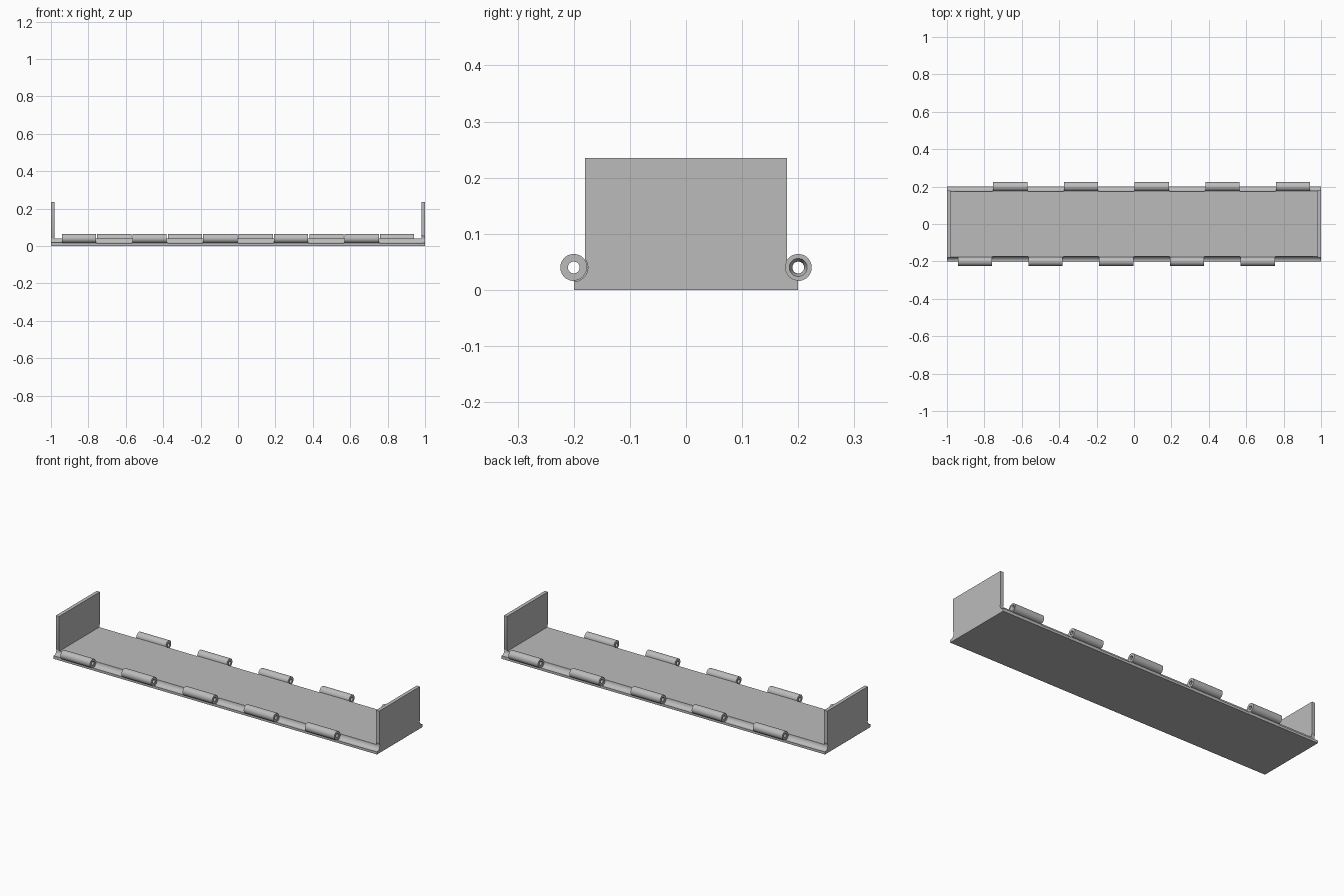
import bpy, bmesh, math
from mathutils import Matrix

if "Cube" in bpy.data.objects:
    bpy.data.objects.remove(bpy.data.objects["Cube"])

grey = bpy.data.materials.new("grey")
grey.diffuse_color = (0.5, 0.5, 0.5, 1)
grey.use_nodes = True
grey.node_tree.nodes["Principled BSDF"].inputs["Base Color"].default_value = grey.diffuse_color

AXIS_Y, AXIS_Z = 0.2, 0.04      # hinge axis
BARREL_R, HOLE_R = 0.024, 0.0105
STEP, LENGTH = 0.189, 0.183     # knuckle spacing and length


def to_object(name, bm):
    bmesh.ops.recalc_face_normals(bm, faces=bm.faces[:])
    mesh = bpy.data.meshes.new(name)
    bm.to_mesh(mesh)
    bm.free()
    mesh.materials.append(grey)
    ob = bpy.data.objects.new(name, mesh)
    bpy.context.collection.objects.link(ob)
    return ob


def box(name, x0, x1, y0, y1, z0, z1):
    bm = bmesh.new()
    m = Matrix.Translation(((x0 + x1) / 2, (y0 + y1) / 2, (z0 + z1) / 2))
    m = m @ Matrix.Diagonal((x1 - x0, y1 - y0, z1 - z0, 1))
    bmesh.ops.create_cube(bm, size=1, matrix=m)
    return to_object(name, bm)


def lathe(name, profile, y, closed, n=48):
    """Turn (x, radius) points about the hinge axis at y."""
    bm = bmesh.new()
    rings = [[bm.verts.new((x, y + r * math.cos(2 * math.pi * i / n),
                            AXIS_Z + r * math.sin(2 * math.pi * i / n)))
              for i in range(n)] for x, r in profile]
    pairs = list(zip(rings, rings[1:]))
    if closed:
        pairs.append((rings[-1], rings[0]))
    else:
        bm.faces.new(rings[0])
        bm.faces.new(rings[-1])
    for a, b in pairs:
        for i in range(n):
            j = (i + 1) % n
            bm.faces.new((a[i], a[j], b[j], b[i]))
    return to_object(name, bm)


def apply_boolean(target, other, operation):
    mod = target.modifiers.new("cut", 'BOOLEAN')
    mod.operation, mod.solver, mod.object = operation, 'EXACT', other
    bpy.context.view_layer.objects.active = target
    bpy.ops.object.modifier_apply(modifier=mod.name)
    bpy.data.objects.remove(other)


def smooth(ob):
    bpy.ops.object.select_all(action='DESELECT')
    ob.select_set(True)
    bpy.context.view_layer.objects.active = ob
    bpy.ops.object.shade_smooth_by_angle(angle=math.radians(30))


# Base plate with upright end walls
plate = box("base_plate", -1, 1, -0.2, 0.2, 0, 0.04)
for s in (-1, 1):
    x0, x1 = sorted((s * 0.98, s))
    apply_boolean(plate, box("end_wall", x0, x1, -0.18, 0.18, 0.02, 0.235), 'UNION')

# Grooves along both long edges, deeper where there is no knuckle
for s in (-1, 1):
    first = 0 if s < 0 else 1
    pts = [(-1.1, 0.0225)]
    x = -0.945
    for k in range(10):
        r = 0.0225 if k % 2 == first else 0.0265
        pts += [(x, r), (x + STEP - 0.0002, r)]
        x += STEP
    pts.append((1.1, 0.0225))
    apply_boolean(plate, lathe("groove_cutter", pts, s * AXIS_Y, False), 'DIFFERENCE')
smooth(plate)

# Hinge knuckles, staggered front and back
for k in range(10):
    y = -AXIS_Y if k % 2 == 0 else AXIS_Y
    x0 = -0.945 + k * STEP + 0.003
    x1 = x0 + LENGTH
    prof = [(x0, HOLE_R), (x0, BARREL_R), (x1, BARREL_R)]
    if k == 9:                   # countersunk pin hole
        prof += [(x1, 0.016), (x1 - 0.012, HOLE_R)]
    else:
        prof.append((x1, HOLE_R))
    side = "front" if y < 0 else "back"
    smooth(lathe(f"{side}_knuckle_{k // 2 + 1}", prof, y, True))
